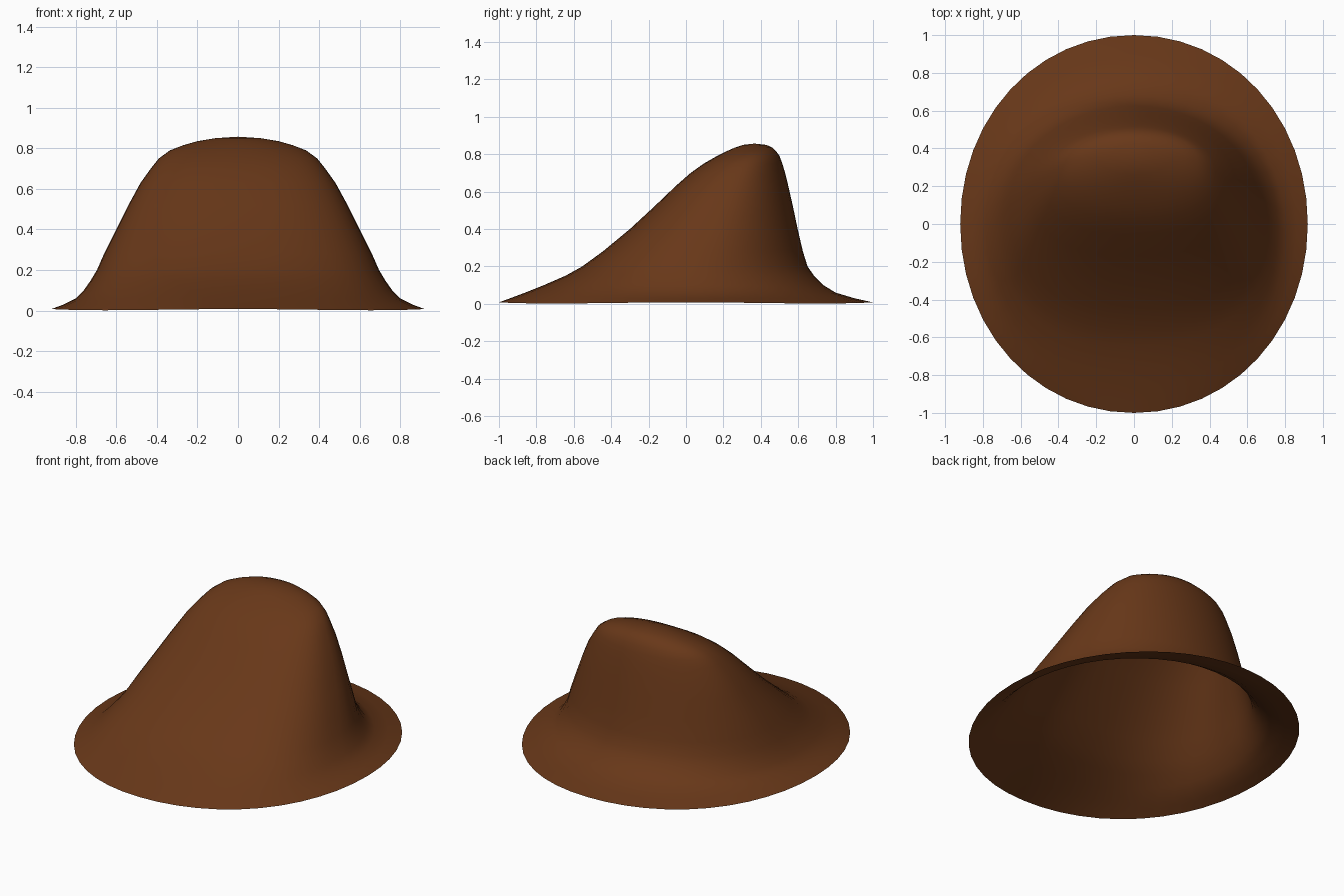
import bpy, bmesh, math

if "Cube" in bpy.data.objects:
    bpy.data.objects.remove(bpy.data.objects["Cube"])

SEGS = 48
# contour rings: height, front y, back y, half width, front squareness, back squareness
RINGS = [
    (.008, -1.0, 1.0, .92, 2.04, 2.04), (.03, -.94, .90, .86, 2.1, 2.03),
    (.06, -.86, .80, .80, 2.2, 2.0), (.10, -.76, .735, .76, 2.3, 2.0),
    (.15, -.645, .685, .725, 2.4, 2.0), (.20, -.555, .65, .695, 2.45, 2.0),
    (.28, -.445, .625, .66, 2.5, 2.0), (.40, -.30, .597, .60, 2.55, 2.0),
    (.52, -.17, .572, .54, 2.55, 2.0), (.63, -.055, .547, .48, 2.55, 2.0),
    (.70, .025, .53, .43, 2.5, 2.0), (.75, .095, .515, .39, 2.4, 2.0),
    (.79, .165, .50, .335, 2.3, 2.0), (.815, .215, .483, .27, 2.2, 2.0),
    (.835, .26, .463, .20, 2.0, 2.0), (.85, .305, .43, .11, 2.0, 2.0),
]


def spow(v, e):
    return math.copysign(abs(v) ** e, v)


# hat shell, open underneath: one surface sweeping from brim to crown
bm = bmesh.new()
loops = []
for z, yf, yb, w, nf, nb in RINGS:
    mid, ry = (yf + yb) / 2, (yb - yf) / 2
    loop = []
    for i in range(SEGS):
        a = 2 * math.pi * i / SEGS
        n = nb if math.sin(a) > 0 else nf
        loop.append(bm.verts.new((w * spow(math.cos(a), 2 / n),
                                  mid + ry * spow(math.sin(a), 2 / n), z)))
    loops.append(loop)

# slight sag of the brim edge between front, back and sides
for i, v in enumerate(loops[0]):
    v.co.z -= .006 * math.sin(4 * math.pi * i / SEGS) ** 2

for lo, hi in zip(loops, loops[1:]):
    for i in range(SEGS):
        j = (i + 1) % SEGS
        bm.faces.new((lo[i], lo[j], hi[j], hi[i]))

# crown tip
tip = bm.verts.new((0, .365, .857))
for i in range(SEGS):
    bm.faces.new((loops[-1][i], loops[-1][(i + 1) % SEGS], tip))
for f in bm.faces:
    f.smooth = True

mesh = bpy.data.meshes.new("hat")
bm.to_mesh(mesh)
bm.free()
hat = bpy.data.objects.new("hat", mesh)
bpy.context.collection.objects.link(hat)

felt = bpy.data.materials.new("brown_felt")
felt.diffuse_color = (.138, .039, .0095, 1)
felt.use_nodes = True
felt.node_tree.nodes["Principled BSDF"].inputs["Base Color"].default_value = felt.diffuse_color
mesh.materials.append(felt)
